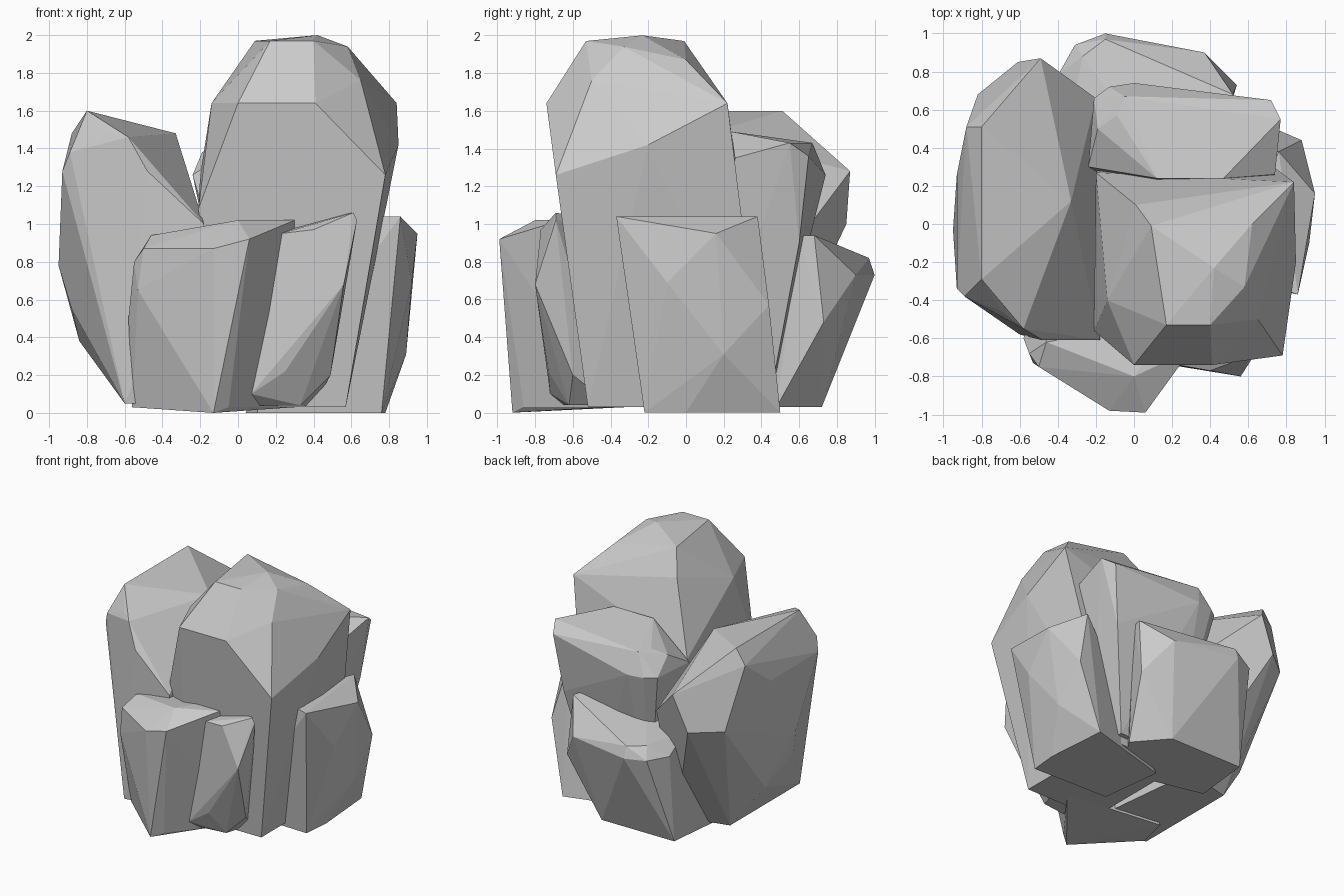
import bpy
import bmesh
import math

# Remove the default object
default_cube = bpy.data.objects.get("Cube")
if default_cube:
    bpy.data.objects.remove(default_cube, do_unlink=True)


def make_material(name, colour):
    material = bpy.data.materials.new(name)
    material.use_nodes = True
    material.diffuse_color = colour
    shader = material.node_tree.nodes["Principled BSDF"]
    shader.inputs["Base Color"].default_value = colour
    shader.inputs["Roughness"].default_value = .9
    return material


stone = make_material("grey stone", (.6, .6, .6, 1))


def chiselled_rock(name, crown, waist, foot):
    """Wrap a flat-faced stone around its crown, waist and foot corners."""
    bm = bmesh.new()
    for corner in crown + waist + foot:
        bm.verts.new(corner)
    hull = bmesh.ops.convex_hull(bm, input=bm.verts)
    bmesh.ops.delete(bm, geom=hull["geom_interior"], context="VERTS")
    # Merge nearly level triangles into broad facets
    bmesh.ops.dissolve_limit(bm, angle_limit=math.radians(3),
                             verts=bm.verts, edges=bm.edges)
    bmesh.ops.recalc_face_normals(bm, faces=bm.faces)
    mesh = bpy.data.meshes.new(name)
    bm.to_mesh(mesh)
    bm.free()
    mesh.materials.append(stone)
    rock = bpy.data.objects.new(name, mesh)
    bpy.context.scene.collection.objects.link(rock)
    return rock


def level(height, *corners):
    """Corners that share one height."""
    return [(x, y, height) for x, y in corners]


# Tall central boulder
chiselled_rock(
    "tall_rock",
    crown=level(1.97, (.09, -.01), (.17, -.53), (.4, -.53))
    + [(.42, -.23, 2), (.58, -.33, 1.94), (.62, 0, 1.87), (.65, -.5, 1.76),
       (.01, .1, 1.79)],
    waist=level(1.64, (0, -.74), (.41, -.74), (-.14, -.4), (.84, .22))
    + [(.85, -.2, 1.42), (.78, -.69, 1.26), (-.2, .27, 1.26),
       (-.21, -.56, 1.08)],
    foot=level(.03, (-.06, -.52), (.57, -.52), (.57, .42), (-.06, .42)),
)

# Broad boulder on the low-x side
chiselled_rock(
    "side_rock",
    crown=level(1.6, (-.8, .51), (-.8, -.29))
    + level(1.48, (-.33, .12), (-.69, -.46), (-.88, .51))
    + [(-.58, -.55, 1.46), (-.89, -.38, 1.38)],
    waist=level(1.28, (-.48, -.61), (-.93, -.34), (-.93, .26), (-.49, .87))
    + level(1, (-.18, -.61), (-.2, .66), (-.61, .85), (-.82, .68))
    + [(-.95, -.03, .78), (-.88, -.1, .55), (-.84, .2, .38)],
    foot=level(.05, (-.6, -.58), (-.6, .3), (-.1, -.5), (-.2, .4)),
)

# Upright slab behind the tall boulder
chiselled_rock(
    "rear_upper_rock",
    crown=level(1.49, (.12, .24), (.47, .24))
    + level(1.43, (.77, .55), (-.09, .57), (-.05, .67)),
    waist=level(1.26, (0, .74), (-.13, .72), (-.21, .66), (-.24, .3))
    + [(.72, .65, 1.36), (.74, .26, 1.35), (-.19, .5, 1.38), (.66, .6, .9)],
    foot=level(.1, (.5, .45), (0, .45), (.1, .1), (.5, .1)),
)

# Low leaning rock at the back
chiselled_rock(
    "rear_lower_rock",
    crown=level(.94, (.5, .6), (.52, .68), (.15, .3))
    + level(.82, (-.15, .97), (-.27, .88), (-.35, .5)),
    waist=level(.73, (-.15, 1), (.37, .9), (-.31, .94), (-.4, .78))
    + [(.54, .73, .48)],
    foot=level(.03, (.24, .72), (-.4, .72), (.45, .48), (-.45, .25), (.2, .1)),
)

# Low rock on the high-x side
chiselled_rock(
    "flank_rock",
    crown=level(1.04, (.86, -.37), (.76, .38), (.5, -.25))
    + [(.95, .16, .95)],
    waist=[(.92, -.1, .69), (.88, .44, .57), (.89, .2, .31)],
    foot=level(0, (.78, 0), (.76, -.22), (.74, .5), (.1, -.2), (.04, .3)),
)

# Broad low rock at the front
chiselled_rock(
    "front_rock",
    crown=level(1.02, (0, -.8), (.3, -.66), (.2, -.5))
    + [(.06, -.99, .92), (-.46, -.62, .94)],
    waist=level(.87, (-.13, -.98), (-.5, -.75))
    + [(-.55, -.68, .8), (-.53, -.73, .65), (-.58, -.6, .5)],
    foot=level(.03, (-.56, -.55), (-.05, -.86), (.3, -.4), (-.5, -.3))
    + [(-.13, -.92, 0)],
)

# Narrow wedge beside it
chiselled_rock(
    "front_wedge",
    crown=[(.61, -.69, 1.06), (.63, -.69, 1.02), (.4, -.77, .97),
           (.23, -.74, .95), (.3, -.4, 1)],
    waist=[(.56, -.8, .68), (.25, -.73, .22), (.49, -.6, .2)],
    foot=[(.07, -.72, .1)]
    + level(.04, (.08, -.65), (.33, -.62), (.1, -.4), (.4, -.4)),
)
